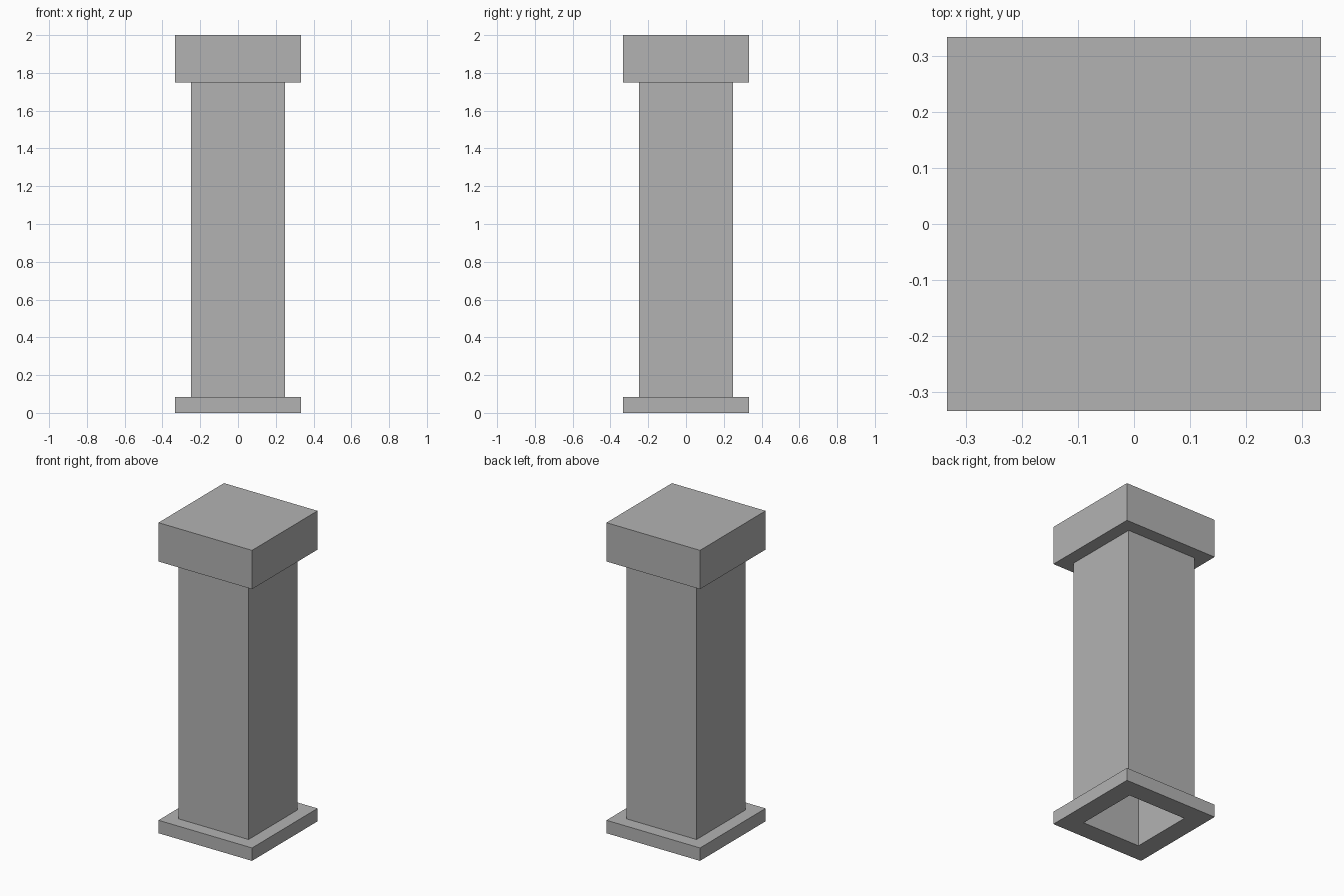
import bpy
import bmesh

cube = bpy.data.objects.get("Cube")
if cube:
    bpy.data.objects.remove(cube, do_unlink=True)

# One plain grey stone
stone = bpy.data.materials.new("grey_stone")
stone.use_nodes = True
GREY = (0.45, 0.45, 0.45, 1)
stone.diffuse_color = GREY
stone.node_tree.nodes["Principled BSDF"].inputs["Base Color"].default_value = GREY

# Everything is laid out on twelfths
U = 1 / 12
OUTER, SHAFT, HOLE = 4 * U, 3 * U, 2.5 * U
BASE_TOP, CAP_BOTTOM, TOP = U, 21 * U, 2.0


def square_loft(name, profiles, close_ends=False):
    """Sweep (half width, height) profiles around a square plan."""
    bm = bmesh.new()
    for profile in profiles:
        rings = [[bm.verts.new((sx * r, sy * r, z))
                  for sx, sy in ((-1, -1), (1, -1), (1, 1), (-1, 1))]
                 for r, z in profile]
        for low, high in zip(rings, rings[1:]):
            for i in range(4):
                j = (i + 1) % 4
                bm.faces.new((low[i], low[j], high[j], high[i]))
        if close_ends:
            bm.faces.new(rings[0][::-1])
            bm.faces.new(rings[-1])
    mesh = bpy.data.meshes.new(name)
    bm.to_mesh(mesh)
    bm.free()
    mesh.materials.append(stone)
    obj = bpy.data.objects.new(name, mesh)
    bpy.context.collection.objects.link(obj)
    return obj


# Base plinth with a square opening underneath
square_loft("base_plinth", [[(HOLE, BASE_TOP), (HOLE, 0), (OUTER, 0),
                             (OUTER, BASE_TOP), (SHAFT, BASE_TOP)]])

# Hollow shaft: outer wall, then inner wall facing inward
square_loft("hollow_shaft", [[(SHAFT, BASE_TOP), (SHAFT, CAP_BOTTOM)],
                             [(HOLE, CAP_BOTTOM), (HOLE, BASE_TOP)]])

# Solid cap block
square_loft("cap_block", [[(OUTER, CAP_BOTTOM), (OUTER, TOP)]], close_ends=True)
